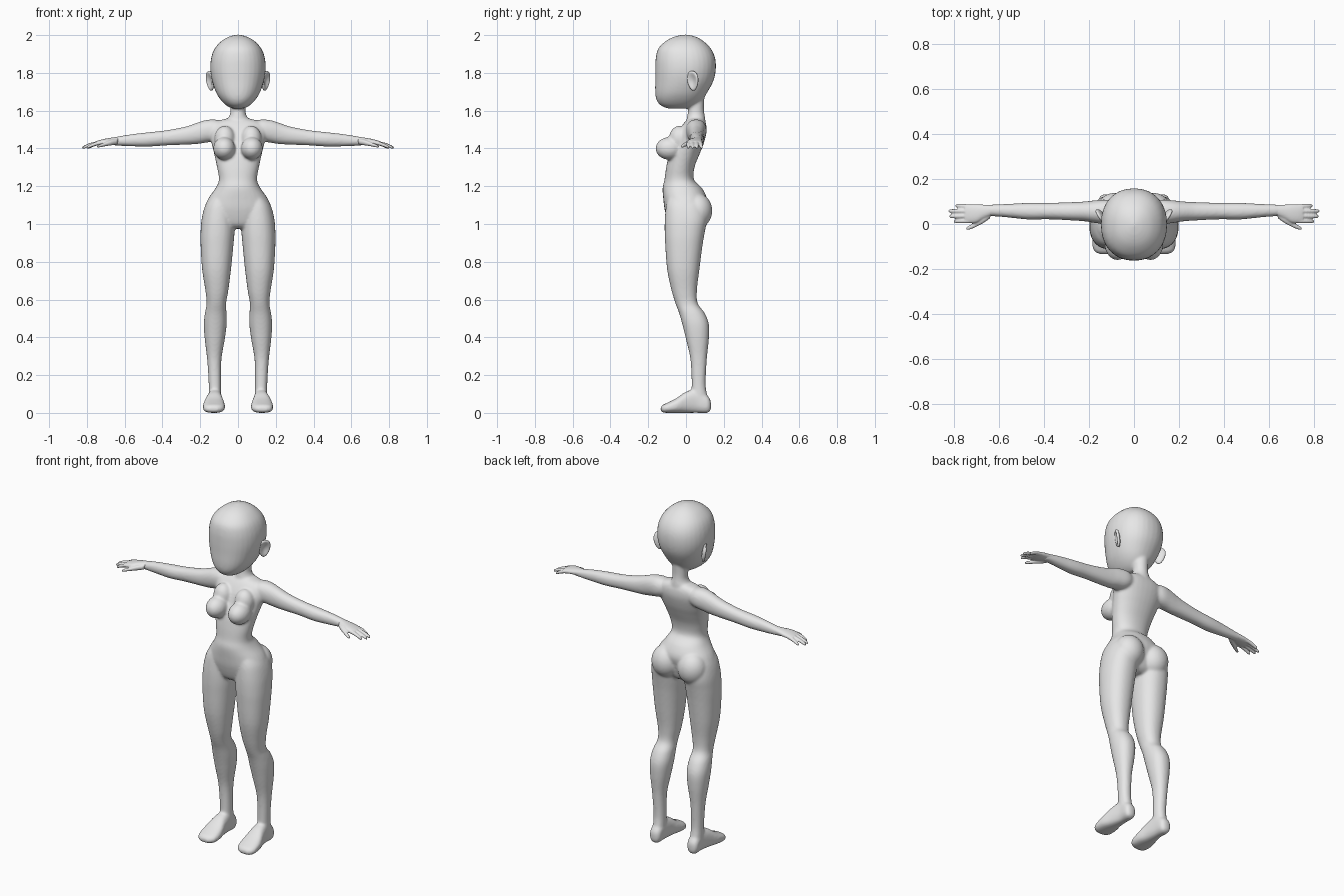
import bpy, bmesh, math
from mathutils import Vector, Matrix

skin = bpy.data.materials.new("plain grey")
skin.diffuse_color = (0.8, 0.8, 0.8, 1)

# Axis the rings travel along -> indices of (travel, u, v)
AXES = {"x": (0, 1, 2), "y": (1, 0, 2), "z": (2, 0, 1)}


def catmull(p0, p1, p2, p3, t):
    return [0.5 * (2 * b + (c - a) * t + (2 * a - 5 * b + 4 * c - d) * t * t
                   + (3 * b - a - 3 * c + d) * t ** 3)
            for a, b, c, d in zip(p0, p1, p2, p3)]


def loft(bm, axis, rings, side=1, power=2.2, steps=4, n=32):
    """Closed skin through rings of (position, u min, u max, v min, v max)."""
    smooth = []
    for i in range(len(rings) - 1):
        p = [rings[max(i - 1, 0)], rings[i], rings[i + 1], rings[min(i + 2, len(rings) - 1)]]
        smooth += [catmull(*p, s / steps) for s in range(steps)]
    smooth.append(rings[-1])
    t, u, v = AXES[axis]
    loops = []
    for pos, u0, u1, v0, v1 in smooth:
        loop = []
        for k in range(n):
            a = 2 * math.pi * k / n
            c, s = math.cos(a), math.sin(a)
            co = Vector()
            co[t] = pos
            co[u] = (u0 + u1) / 2 + (u1 - u0) / 2 * math.copysign(abs(c) ** (2 / power), c)
            co[v] = (v0 + v1) / 2 + (v1 - v0) / 2 * math.copysign(abs(s) ** (2 / power), s)
            co.x *= side
            loop.append(bm.verts.new(co))
        loops.append(loop)
    for a, b in zip(loops, loops[1:]):
        for k in range(n):
            bm.faces.new((a[k], a[(k + 1) % n], b[(k + 1) % n], b[k]))
    bm.faces.new(loops[0])
    bm.faces.new(loops[-1])


def ball(bm, centre, radii, side=1):
    c = Vector((centre[0] * side, centre[1], centre[2]))
    bmesh.ops.create_uvsphere(bm, u_segments=32, v_segments=20, radius=1,
                              matrix=Matrix.Translation(c) @ Matrix.Diagonal((*radii, 1)))


def finish(bm, name, voxel=0, relax=0):
    bmesh.ops.recalc_face_normals(bm, faces=bm.faces)
    for f in bm.faces:
        f.smooth = True
    me = bpy.data.meshes.new(name)
    bm.to_mesh(me)
    bm.free()
    me.materials.append(skin)
    ob = bpy.data.objects.new(name, me)
    bpy.context.collection.objects.link(ob)
    if voxel:
        m = ob.modifiers.new("blend", "REMESH")
        m.mode, m.voxel_size, m.use_smooth_shade = "VOXEL", voxel, True
        s = ob.modifiers.new("relax", "SMOOTH")
        s.factor, s.iterations = 0.5, relax
    return ob


body = bmesh.new()

# Head: flat face, round skull, narrow chin
loft(body, "z", [
    (1.612, -.035, .035, -.10, .02), (1.63, -.065, .065, -.137, .055),
    (1.66, -.094, .094, -.157, .088), (1.70, -.118, .118, -.163, .115),
    (1.76, -.138, .138, -.163, .146), (1.82, -.147, .147, -.163, .158),
    (1.88, -.142, .142, -.160, .154), (1.93, -.123, .123, -.146, .131),
    (1.97, -.086, .086, -.105, .09), (1.992, -.046, .046, -.06, .05),
    (2.002, -.01, .01, -.015, .01)])

# Neck
loft(body, "z", [
    (1.50, -.085, .085, .0, .105), (1.55, -.06, .06, .003, .103),
    (1.58, -.043, .043, .008, .098), (1.62, -.041, .041, .012, .095),
    (1.70, -.045, .045, .0, .10)], power=2)

# Torso: shoulders, ribs, waist, hips
loft(body, "z", [
    (.975, -.10, .10, -.06, .05), (1.0, -.15, .15, -.09, .08),
    (1.07, -.178, .178, -.112, .10), (1.13, -.160, .160, -.120, .112),
    (1.19, -.119, .119, -.124, .085), (1.235, -.101, .101, -.114, .042),
    (1.30, -.111, .111, -.105, .045), (1.37, -.126, .126, -.09, .072),
    (1.42, -.138, .138, -.068, .092), (1.48, -.153, .153, -.045, .108),
    (1.52, -.148, .148, -.022, .108), (1.545, -.11, .11, -.002, .10),
    (1.558, -.06, .06, .015, .09)])

for s in (1, -1):
    # Bust and buttocks
    ball(body, (.073, -.087, 1.40), (.058, .074, .060), s)
    ball(body, (.070, -.035, 1.45), (.055, .055, .07), s)
    ball(body, (.085, .060, 1.07), (.083, .079, .092), s)

    # Leg: thigh, knee, calf, ankle
    loft(body, "z", [
        (.03, .092, .152, .03, .115), (.08, .089, .155, .026, .115),
        (.15, .090, .155, .030, .104), (.28, .088, .163, .024, .110),
        (.39, .070, .176, .0, .121), (.47, .060, .181, -.02, .121),
        (.53, .061, .175, -.037, .098), (.58, .063, .166, -.056, .062),
        (.65, .051, .173, -.077, .058), (.76, .037, .190, -.100, .071),
        (.89, .024, .198, -.110, .088), (.96, .018, .198, -.113, .10),
        (1.03, .018, .192, -.112, .112), (1.10, .025, .173, -.105, .10),
        (1.15, .04, .14, -.09, .08)], s)

    # Foot, heel to toe
    loft(body, "y", [
        (.132, .108, .138, .02, .06), (.115, .090, .155, .0, .09),
        (.06, .086, .157, .0, .125), (.0, .080, .170, .0, .112),
        (-.05, .070, .184, .0, .078), (-.10, .071, .185, .0, .053),
        (-.122, .085, .175, .002, .043), (-.134, .105, .155, .01, .03)], s, power=2.5)

    # Arm from shoulder to wrist
    loft(body, "x", [
        (.06, .02, .09, 1.47, 1.535), (.12, .0, .108, 1.44, 1.553),
        (.175, .005, .105, 1.43, 1.549), (.22, .012, .10, 1.423, 1.535),
        (.28, .016, .097, 1.42, 1.515), (.38, .021, .094, 1.416, 1.496),
        (.47, .020, .094, 1.410, 1.486), (.55, .028, .090, 1.411, 1.477),
        (.62, .034, .087, 1.414, 1.466), (.68, .036, .084, 1.418, 1.454)], s)

finish(body, "body", .007, 7)

# Fingers: (y at knuckle, y at tip, x at tip)
FINGERS = [(.014, .012, .802), (.036, .034, .822), (.057, .058, .826), (.076, .081, .795)]
for s, label in ((1, "left"), (-1, "right")):
    hand = bmesh.new()
    # Palm
    loft(hand, "x", [
        (.635, .036, .085, 1.420, 1.462), (.67, .022, .086, 1.420, 1.457),
        (.70, .006, .088, 1.418, 1.452), (.73, .004, .087, 1.417, 1.445),
        (.752, .010, .083, 1.420, 1.438)], s)
    for ya, yb, tip in FINGERS:
        rings = []
        for f, r in ((0, .0105), (.35, .0105), (.7, .0095), (.93, .0075), (1, .003)):
            y, z = ya + (yb - ya) * f, 1.431 - .008 * f - .020 * f * f
            rings.append((.72 + (tip - .72) * f, y - r, y + r, z - r, z + r))
        loft(hand, "x", rings, s, power=2, n=16)
    # Thumb
    loft(hand, "x", [
        (.64, .025, .055, 1.422, 1.450), (.67, .004, .036, 1.416, 1.446),
        (.70, -.012, .014, 1.412, 1.434), (.725, -.023, -.002, 1.407, 1.425),
        (.742, -.027, -.012, 1.404, 1.417), (.747, -.024, -.018, 1.407, 1.412)],
        s, power=2, n=16)
    finish(hand, label + "_hand", .004, 3)

    # Ear: flat shell with a hollow outer face, flared backwards
    ear = bmesh.new()
    bmesh.ops.create_uvsphere(ear, u_segments=32, v_segments=24, radius=1)
    turn = Matrix.Translation((.147, .036, 1.758)) @ Matrix.Rotation(math.radians(-33), 4, "Z") \
        @ Matrix.Rotation(math.radians(8), 4, "Y")
    for v in ear.verts:
        x, y, z = v.co
        if x > 0:
            x *= 1 - 1.1 * max(0, 1 - (y * y + z * z) / .75)
        width = .034 * (1 + .22 * z)
        v.co = turn @ Vector((x * .014, y * width, z * .053))
        v.co.x *= s
    finish(ear, label + "_ear")
